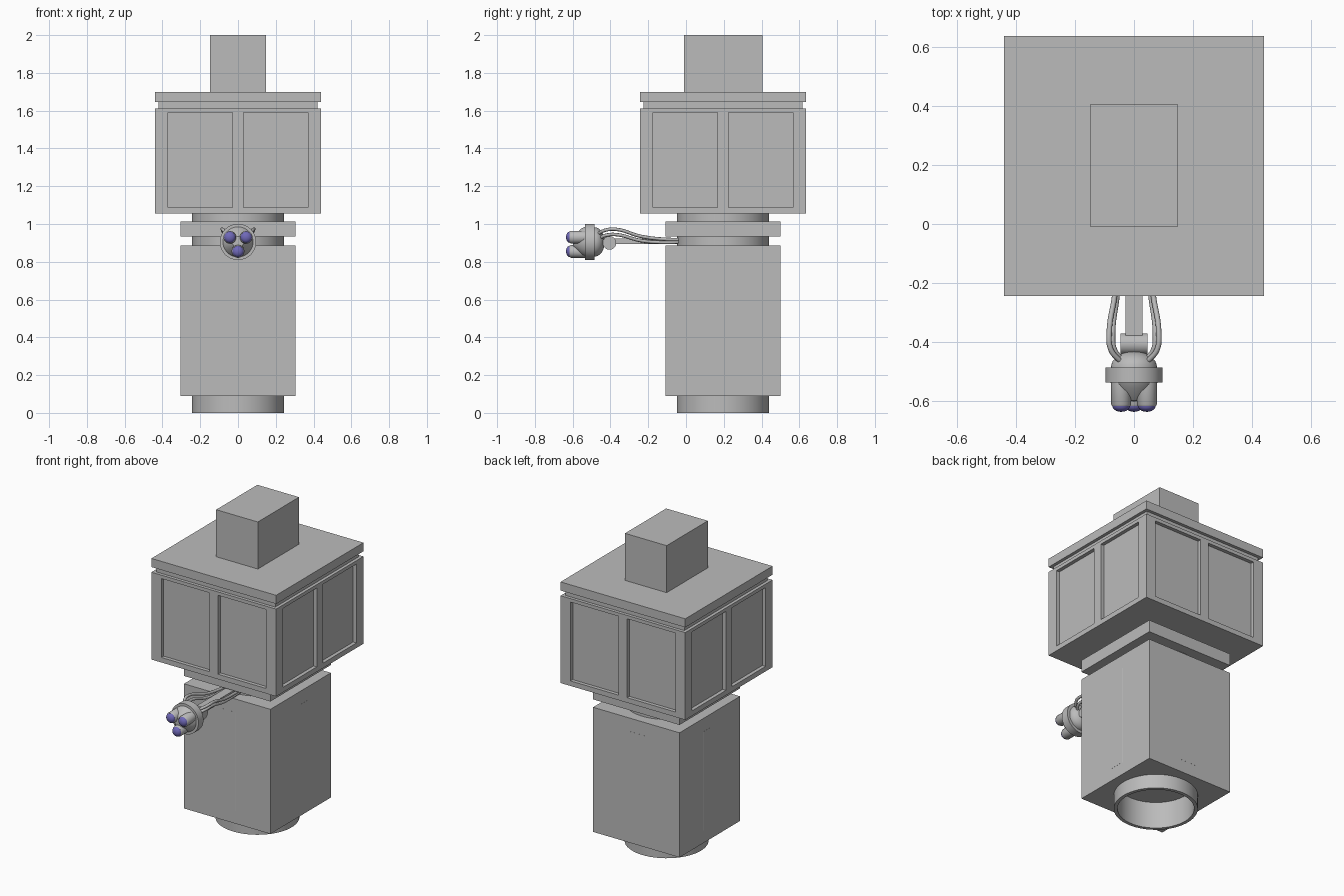
import bpy, bmesh, math
from mathutils import Matrix, Vector

if "Cube" in bpy.data.objects:
    bpy.data.objects.remove(bpy.data.objects["Cube"])

CY = 0.196          # tower axis in y
EZ = 0.905          # height of the eye stalk


def material(name, rgb):
    m = bpy.data.materials.new(name)
    m.diffuse_color = (*rgb, 1)
    m.use_nodes = True
    m.node_tree.nodes["Principled BSDF"].inputs["Base Color"].default_value = m.diffuse_color
    return m


GREY = material("grey metal", (0.5, 0.5, 0.5))
LENS = material("violet lens", (0.16, 0.14, 0.48))


def finish(name, bm, mat, smooth=False):
    bmesh.ops.recalc_face_normals(bm, faces=bm.faces)
    me = bpy.data.meshes.new(name)
    bm.to_mesh(me)
    bm.free()
    me.materials.append(mat)
    ob = bpy.data.objects.new(name, me)
    bpy.context.collection.objects.link(ob)
    if smooth:
        bpy.ops.object.select_all(action='DESELECT')
        ob.select_set(True)
        bpy.context.view_layer.objects.active = ob
        bpy.ops.object.shade_smooth_by_angle(angle=math.radians(35))
    return ob


def boxes(name, ranges, mat=GREY):
    """Each range is (x0, x1, y0, y1, z0, z1)."""
    bm = bmesh.new()
    for x0, x1, y0, y1, z0, z1 in ranges:
        m = (Matrix.Translation(((x0 + x1) / 2, (y0 + y1) / 2, (z0 + z1) / 2))
             @ Matrix.Diagonal((x1 - x0, y1 - y0, z1 - z0, 1)))
        bmesh.ops.create_cube(bm, size=1, matrix=m)
    return finish(name, bm, mat)


def square(name, half, z0, z1):
    return boxes(name, [(-half, half, CY - half, CY + half, z0, z1)])


def lathe(name, profile, matrix, n=32, mat=GREY, smooth=True, closed=False):
    """Revolve (radius, height) points about the local z axis."""
    bm = bmesh.new()
    rings = []
    for r, h in profile:
        if r < 1e-6:
            rings.append([bm.verts.new(matrix @ Vector((0, 0, h)))] * n)
        else:
            rings.append([bm.verts.new(matrix @ Vector((
                r * math.cos((i + .5) * math.tau / n),
                r * math.sin((i + .5) * math.tau / n), h))) for i in range(n)])
    pairs = list(zip(rings, rings[1:])) + ([(rings[-1], rings[0])] if closed else [])
    for a, b in pairs:
        for i in range(n):
            j = (i + 1) % n
            bm.faces.new(list(dict.fromkeys((a[i], a[j], b[j], b[i]))))
    return finish(name, bm, mat, smooth)


def cut(ob, cutter):
    mod = ob.modifiers.new("cut", 'BOOLEAN')
    mod.operation = 'DIFFERENCE'
    mod.solver = 'EXACT'
    mod.object = cutter
    cutter.hide_render = True
    cutter.hide_viewport = True


UP = Matrix.Translation((0, CY, 0))

# Central tube, open at the bottom
lathe("core_tube", [(0.243, 0), (0.243, 1.06), (0.222, 1.06), (0.222, 0)], UP, 48, closed=True)

# Lower body with an opening for the tube, and a drum flush with its walls
body = square("lower_body", 0.305, 0.09, 0.885)
cut(body, lathe("body_hole_cutter", [(0, -0.1), (0.23, -0.1), (0.23, 0.2), (0, 0.2)],
                UP, 48, smooth=False))
drum_r = 0.3055 / math.cos(math.pi / 16)
lathe("inner_drum", [(0, 0.17), (drum_r, 0.17), (drum_r, 0.8), (0, 0.8)], UP, 16, smooth=False)

# Collar plate
square("collar_plate", 0.305, 0.935, 1.012)

# Upper housing with two recessed panels on every side
housing = square("upper_housing", 0.44, 1.055, 1.612)
recesses = []
for a, b in ((-0.37, -0.03), (0.03, 0.37)):
    for s in (-1, 1):
        lo, hi = sorted((s * 0.417, s * 0.5))
        recesses.append((a, b, CY + lo, CY + hi, 1.087, 1.59))
        recesses.append((lo, hi, CY + a, CY + b, 1.087, 1.59))
cut(housing, boxes("panel_cutter", recesses))

# Roof: inset neck, slab and chimney block
square("roof_neck", 0.42, 1.6, 1.65)
square("roof_slab", 0.44, 1.645, 1.7)
boxes("top_block", [(-0.147, 0.147, -0.01, 0.405, 1.69, 2.0)])

# Eye stalk bar and hinge
boxes("stalk_bar", [(-0.028, 0.028, -0.40, 0.1, 0.893, 0.922)])
hinge = Matrix.Translation((0, -0.405, 0.9)) @ Matrix.Rotation(math.pi / 2, 4, 'Y')
lathe("stalk_hinge", [(0, -0.046), (0.036, -0.046), (0.036, 0.046), (0, 0.046)], hinge, 24)

# Eye head: local z points to the front (-y)
FRONT = Matrix.Translation((0, 0, EZ)) @ Matrix.Rotation(math.pi / 2, 4, 'X')
dome = [(0.078 * math.sin(t * math.pi / 16), 0.485 - 0.055 * math.cos(t * math.pi / 16))
        for t in range(9)]
lathe("eye_head", dome + [(0.096, 0.485), (0.096, 0.535), (0.08, 0.535),
                          (0.07, 0.555), (0.03, 0.597), (0, 0.6)], FRONT, 40)

# Three lens tubes with domed lenses
for k in range(3):
    ang = math.radians(-90 + 120 * k)
    m = FRONT @ Matrix.Translation((0.05 * math.cos(ang), 0.05 * math.sin(ang), 0))
    lathe(f"lens_tube_{k + 1}", [(0, 0.52), (0.034, 0.52), (0.034, 0.61), (0.03, 0.616), (0, 0.616)], m, 24)
    cap = [(0.03 * math.cos(t * math.pi / 10), 0.615 + 0.02 * math.sin(t * math.pi / 10))
           for t in range(6)]
    lathe(f"lens_{k + 1}", cap, m, 24, LENS)

# Cables looping from the tower to the back of the eye head
for s in (-1, 1):
    for k, (dx, dz) in enumerate(((0, 0), (-0.012, -0.028))):
        pts = [(0.045, 0.0, 0.918), (0.052, -0.12, 0.92), (0.065, -0.24, 0.935),
               (0.084, -0.37, 0.972), (0.078, -0.425, 0.968), (0.04, -0.47, 0.945)]
        cu = bpy.data.curves.new("cable", 'CURVE')
        cu.dimensions = '3D'
        cu.bevel_depth = 0.009
        cu.bevel_resolution = 2
        cu.resolution_u = 6
        sp = cu.splines.new('BEZIER')
        sp.bezier_points.add(len(pts) - 1)
        for i, (bp, (x, y, z)) in enumerate(zip(sp.bezier_points, pts)):
            f = min(1, i / 3)
            bp.co = (s * (x + dx * f), y, z - 0.012 * k + (dz + 0.012 * k) * f)
            bp.handle_left_type = bp.handle_right_type = 'AUTO'
        cu.materials.append(GREY)
        side = "left" if s < 0 else "right"
        bpy.context.collection.objects.link(bpy.data.objects.new(f"cable_{side}_{k + 1}", cu))
